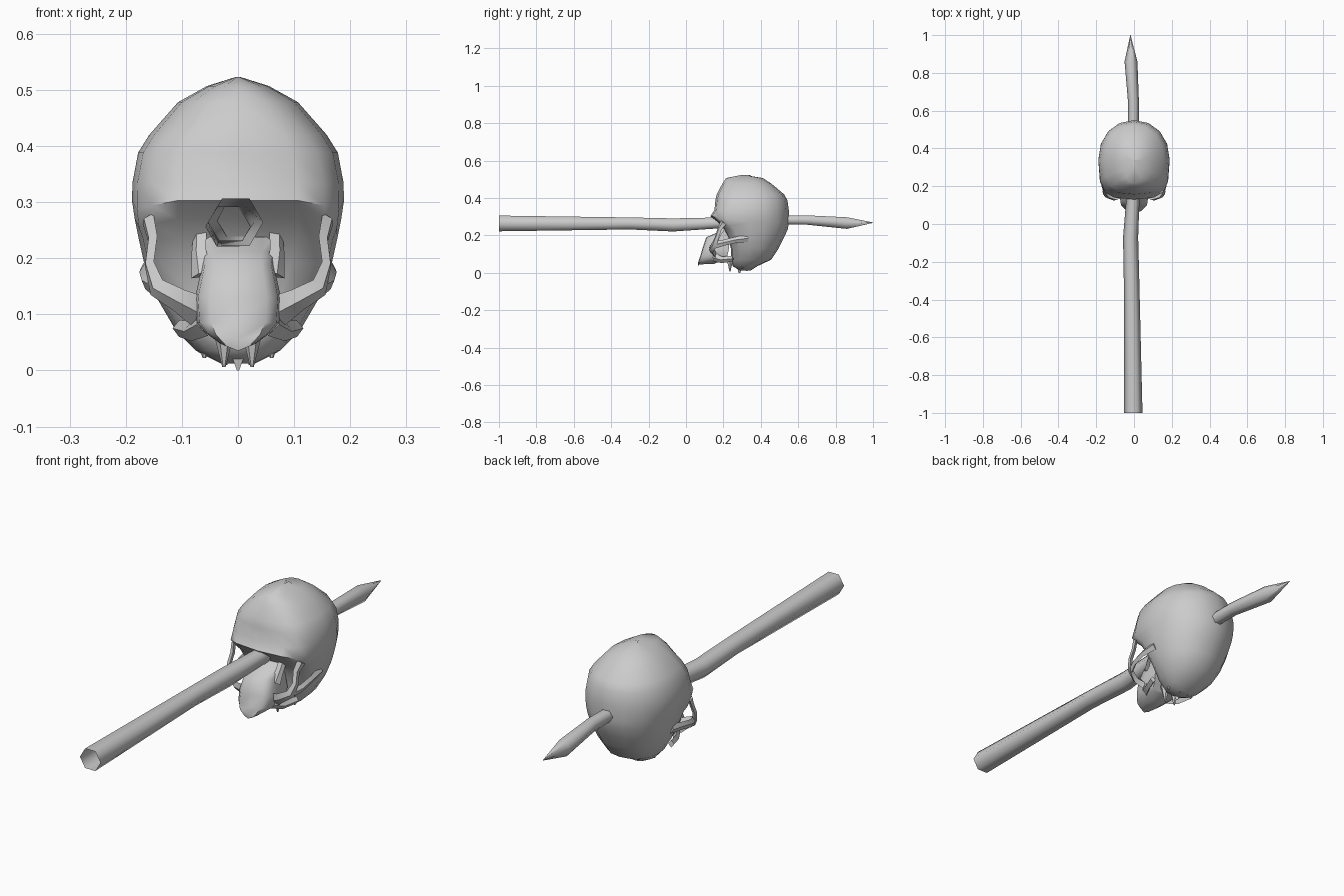
import bpy, bmesh, math
from mathutils import Vector

if "Cube" in bpy.data.objects:
    bpy.data.objects.remove(bpy.data.objects["Cube"])

grey = bpy.data.materials.new("bone grey")
grey.diffuse_color = (0.6, 0.6, 0.6, 1)
grey.use_nodes = True
grey.node_tree.nodes["Principled BSDF"].inputs["Base Color"].default_value = grey.diffuse_color


def finish(name, bm, angle=50):
    bmesh.ops.recalc_face_normals(bm, faces=bm.faces)
    me = bpy.data.meshes.new(name)
    bm.to_mesh(me)
    bm.free()
    ob = bpy.data.objects.new(name, me)
    bpy.context.collection.objects.link(ob)
    me.materials.append(grey)
    bpy.ops.object.select_all(action='DESELECT')
    ob.select_set(True)
    bpy.context.view_layer.objects.active = ob
    bpy.ops.object.shade_smooth_by_angle(angle=math.radians(angle))
    return ob


def loft(bm, rings, closed=True, caps=(False, False)):
    vr = [[bm.verts.new(p) for p in r] for r in rings]
    for a, b in zip(vr, vr[1:]):
        n = len(a)
        for i in range(n if closed else n - 1):
            j = (i + 1) % n
            bm.faces.new((a[i], a[j], b[j], b[i]))
    if caps[0]:
        bm.faces.new(vr[0])
    if caps[1]:
        bm.faces.new(vr[-1])


def spow(v, e):
    return math.copysign(abs(v) ** e, v)


def bar(bm, path):
    """Flattened four-sided bone strip through (x, y, z, half thickness, half height)."""
    pts = [Vector(p[:3]) for p in path]
    rings = []
    for i, p in enumerate(pts):
        d = (pts[min(i + 1, len(pts) - 1)] - pts[max(i - 1, 0)]).normalized()
        out = (Vector((p.x, p.y - 0.3, 0)) - d * d.dot(Vector((p.x, p.y - 0.3, 0)))).normalized()
        side = d.cross(out)
        t, h = path[i][3:]
        rings.append([p + out * t, p + side * h, p - out * t, p - side * h])
    loft(bm, rings, caps=(True, True))


def mirrored(name, bm, angle=50):
    ob = finish(name, bm, angle)
    m = ob.modifiers.new("mirror", 'MIRROR')
    m.use_clip = False
    return ob


# stake: crooked open hexagonal tube ending in a point
bm = bmesh.new()
rings = []
for y, x, z, rx, rz in [(-1, -.004, .264, .049, .042), (-.3, -.013, .264, .041, .032),
                        (-.07, -.018, .256, .040, .035), (.18, -.003, .267, .034, .029),
                        (.55, -.003, .282, .029, .024), (.65, -.003, .282, .029, .025),
                        (.86, -.016, .266, .034, .031), (1, -.019, .268, .001, .001)]:
    rings.append([(x + rx * math.cos(k * math.pi / 3), y,
                   z + rz / .866 * math.sin(k * math.pi / 3)) for k in range(6)])
loft(bm, rings, caps=(False, True))
finish("stake", bm, 65)

# cranium: horizontal sections (z, front y, back y, half width, front squareness)
bm = bmesh.new()
rings = []
for z, yf, yb, w, e in [(.523, .295, .305, .004, 1), (.507, .215, .41, .055, .9),
                        (.478, .195, .455, .107, .8), (.42, .165, .524, .158, .7),
                        (.388, .157, .542, .178, .65), (.335, .152, .55, .188, .6),
                        (.303, .13, .55, .189, .6), (.270, .17, .55, .184, .55),
                        (.235, .20, .545, .177, .55), (.19, .225, .525, .167, .6),
                        (.13, .24, .495, .145, .7), (.07, .24, .455, .110, .8),
                        (.035, .25, .38, .075, .9), (.012, .29, .345, .03, 1)]:
    yc = .34 if z > .05 else .32
    ring = []
    for k in range(16):
        a = 2 * math.pi * k / 16
        c, s = math.cos(a), math.sin(a)
        f = e if s < 0 else .95
        r = yc - yf if s < 0 else yb - yc
        y = yc + spow(s, f) * r
        # the brow arches back at the middle and droops towards the temples
        drop = -.035 * max(0, abs(c) - .45) if s < 0 and .25 < z < .32 else 0
        ring.append((w * spow(c, f), y, z + drop))
    rings.append(ring)
loft(bm, rings, caps=(True, True))
finish("cranium", bm, 60)

# muzzle: U-shaped upper jaw (z, front y, back y, half width)
bm = bmesh.new()
rings = []
for z, yf, yb, w in [(.238, .19, .23, .066), (.212, .16, .23, .062), (.19, .108, .23, .062),
                     (.13, .088, .23, .075), (.085, .075, .22, .072),
                     (.055, .064, .19, .057), (.035, .066, .15, .030)]:
    half = [(w, yb), (w * 1.02, (yf + yb) / 2), (w * .95, yf + .025), (w * .68, yf + .004)]
    prof = half + [(0, yf)] + [(-x, y) for x, y in reversed(half)]
    rings.append([(x, y, z + .012 * abs(x) / w * (z < .06)) for x, y in prof])
loft(bm, rings, closed=True, caps=(True, True))
finish("upper_jaw", bm, 50)

# cheekbones: front strut up to the brow, side arch, lower ridge
bm = bmesh.new()
bar(bm, [(.068, .15, .105, .012, .03), (.105, .135, .125, .012, .022),
         (.145, .15, .148, .011, .02), (.158, .165, .19, .009, .013),
         (.152, .18, .235, .009, .014), (.160, .20, .27, .009, .02)])
bar(bm, [(.145, .155, .150, .010, .02), (.163, .20, .160, .009, .016),
         (.167, .26, .175, .009, .016), (.160, .33, .185, .012, .02)])
bar(bm, [(.062, .15, .085, .014, .025), (.085, .19, .07, .012, .018),
         (.105, .25, .075, .012, .015)])
bar(bm, [(.066, .16, .17, .008, .02), (.070, .18, .21, .008, .016), (.068, .21, .25, .008, .016)])
mirrored("cheekbones", bm, 45)

# skull base: small bony points under the cranium
bm = bmesh.new()
for x, y, z, r, top in [(.025, .235, .006, .022, .08), (.06, .30, .022, .025, .08),
                        (.022, .325, .01, .025, .07)]:
    rings = [[(x + q * math.cos(k * math.pi / 3), y + q * math.sin(k * math.pi / 3), h)
              for k in range(6)] for q, h in ((.003, z), (r, top))]
    loft(bm, rings, caps=(True, True))
mirrored("base_points", bm)
bm = bmesh.new()
loft(bm, [[(.002, .28, 0), (0, .29, 0), (-.002, .28, 0)],
          [(.02, .27, .05), (0, .31, .05), (-.02, .27, .05)]], caps=(True, True))
finish("base_spur", bm)
